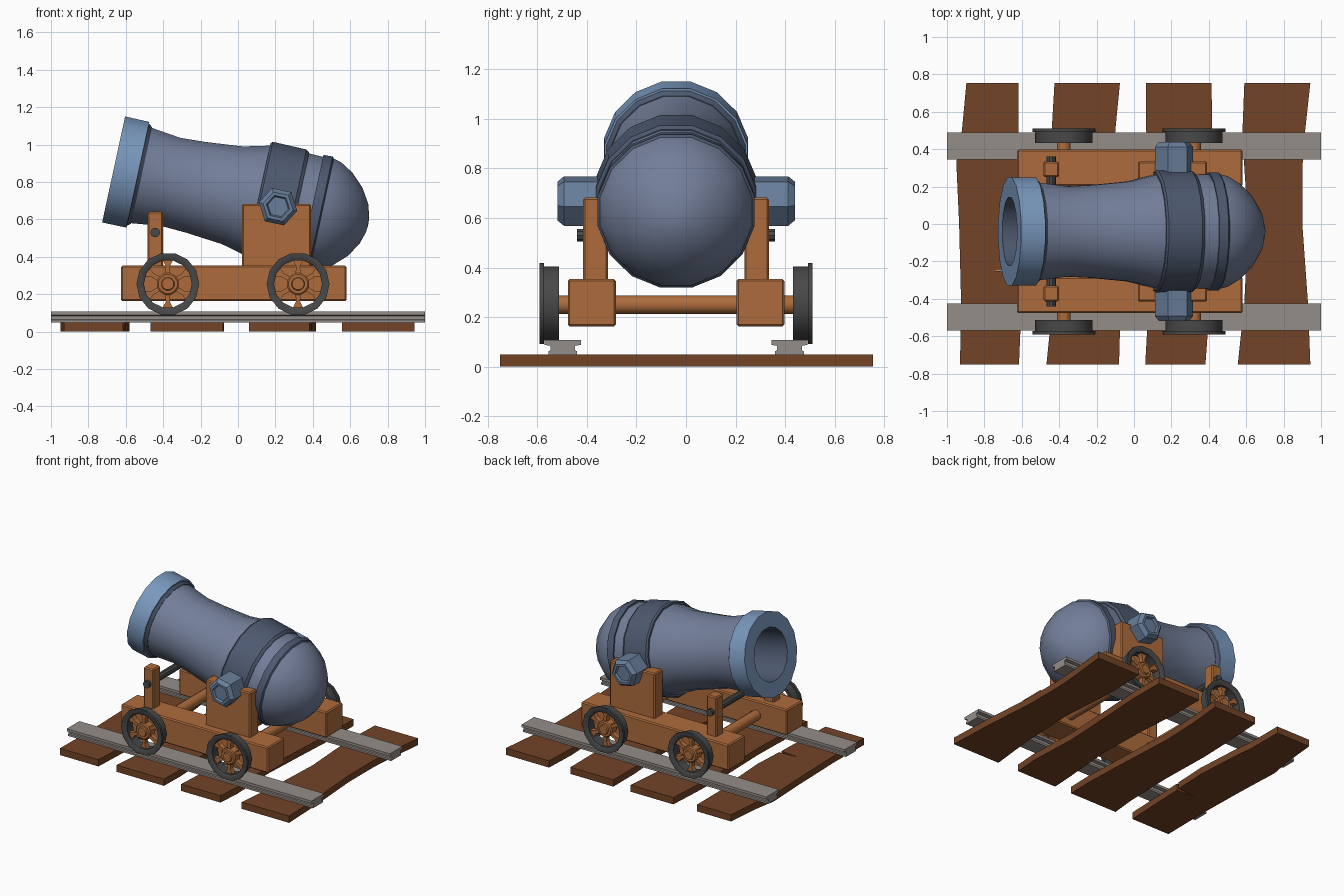
import bpy, bmesh
from math import sin, cos, pi, radians
from mathutils import Vector

if "Cube" in bpy.data.objects:
    bpy.data.objects.remove(bpy.data.objects["Cube"])

CY = -0.04  # centre plane of carriage and track


def material(name, r, g, b):
    m = bpy.data.materials.new(name)
    m.diffuse_color = (r, g, b, 1)
    m.use_nodes = True
    m.node_tree.nodes["Principled BSDF"].inputs["Base Color"].default_value = m.diffuse_color
    return m


WOOD = material("wood", .42, .15, .045)
DARK_WOOD = material("dark_wood", .17, .056, .019)
STEEL = material("blue_grey", .17, .21, .32)
BAND = material("dark_blue_grey", .075, .1, .16)
LIGHT = material("light_blue", .19, .31, .5)
TRUNNION = material("mid_blue", .14, .21, .33)
IRON = material("iron", .065, .065, .065)
RAIL = material("rail_grey", .3, .27, .25)


def finish(name, bm, mat, bevel=0):
    me = bpy.data.meshes.new(name)
    bm.to_mesh(me)
    bm.free()
    me.materials.append(mat)
    ob = bpy.data.objects.new(name, me)
    bpy.context.collection.objects.link(ob)
    if bevel:
        b = ob.modifiers.new("bevel", 'BEVEL')
        b.width, b.segments = bevel, 1
    return ob


def lathe(name, profile, mat, origin, axis, up, sides):
    """Revolve (distance along axis, radius) points; flat side faces up."""
    a, u = Vector(axis).normalized(), Vector(up).normalized()
    v = a.cross(u)
    bm = bmesh.new()
    rings = []
    for s, r in profile:
        angles = [(j + .5) * 2 * pi / sides for j in range(sides)]
        rings.append([bm.verts.new(Vector(origin) + a * s + (u * cos(t) + v * sin(t)) * r)
                      for t in angles])
    for p, q in zip(rings, rings[1:]):
        for j in range(sides):
            k = (j + 1) % sides
            bm.faces.new((p[j], p[k], q[k], q[j]))
    bmesh.ops.remove_doubles(bm, verts=bm.verts, dist=1e-5)
    bmesh.ops.dissolve_degenerate(bm, edges=bm.edges, dist=1e-5)
    ob = finish(name, bm, mat)
    bpy.ops.object.select_all(action='DESELECT')
    ob.select_set(True)
    bpy.context.view_layer.objects.active = ob
    bpy.ops.object.shade_smooth_by_angle(angle=radians(32))
    return ob


def prism(name, polygons, vec, mat, bevel=0):
    """Extrude flat 3D polygons along a vector."""
    bm = bmesh.new()
    for pts in polygons:
        n = len(pts)
        lo = [bm.verts.new(p) for p in pts]
        hi = [bm.verts.new(Vector(p) + Vector(vec)) for p in pts]
        bm.faces.new(lo)
        bm.faces.new(hi)
        for i in range(n):
            j = (i + 1) % n
            bm.faces.new((lo[i], lo[j], hi[j], hi[i]))
    bmesh.ops.recalc_face_normals(bm, faces=bm.faces)
    return finish(name, bm, mat, bevel)


def block(name, x0, x1, y0, y1, z0, z1, mat, bevel=.008):
    return prism(name, [[(x0, y0, z0), (x1, y0, z0), (x1, y1, z0), (x0, y1, z0)]],
                 (0, 0, z1 - z0), mat, bevel)


# Barrel: tilted lathe sections
MUZZLE = (-.665, CY, .867)
AXIS, UP = (.977, 0, -.212), (.212, 0, .977)
K = 1 / cos(pi / 16)


def barrel_part(name, profile, mat):
    lathe(name, [(s, r * K) for s, r in profile], mat, MUZZLE, AXIS, UP, 16)


barrel_part("bore", [(.7, 0), (.7, .183), (0, .183)], BAND)
barrel_part("muzzle_ring", [(0, .183), (0, .29), (.133, .289), (.133, .25)], LIGHT)
barrel_part("muzzle_band", [(.133, .25), (.133, .28), (.153, .264), (.153, .245)], BAND)
barrel_part("barrel_tube", [(.15, .261), (.311, .241), (.45, .248), (.65, .267),
                            (.79, .302), (1.0, .306), (1.09, .303)], STEEL)
barrel_part("main_band", [(.79, .29), (.79, .315), (.801, .325), (.985, .323),
                          (1.003, .31), (1.003, .29)], BAND)
barrel_part("breech_band", [(1.08, .29), (1.08, .314), (1.13, .316), (1.138, .306),
                            (1.138, .28)], BAND)
barrel_part("breech_dome", [(1.13, .308), (1.18, .296), (1.25, .255), (1.32, .188),
                            (1.369, .11), (1.39, .04), (1.393, 0)], STEEL)

for side, word in ((-1, "front"), (1, "back")):
    out = (0, side, 0)

    def span(a, b):
        return sorted((CY + side * a, CY + side * b))

    # Hexagonal trunnions with a recessed end
    up = Vector((.977 * cos(pi / 6) + .212 * .5, 0, -.212 * cos(pi / 6) + .977 * .5))
    lathe(word + "_trunnion", [(.2, .105), (.452, .105), (.479, .082), (.479, .064),
                               (.462, .056), (.462, 0)], TRUNNION,
          (.214, CY, .668), out, up, 6)

    # Carriage side: beam, cheek and post
    block(word + "_beam", -.625, .58, *span(.243, .437), .163, .353, WOOD)
    block(word + "_cheek", .022, .39, *span(.275, .375), .34, .682, WOOD)
    block(word + "_post", -.483, -.402, *span(.29, .375), .34, .643, WOOD)

    # Rail with flanged section, centred under the wheels
    c = CY + side * .457
    half = [(.058, .048), (.058, .062), (.05, .066), (.05, .084), (.073, .088), (.073, .107)]
    outline = [(-1, c + w, z) for w, z in half] + [(-1, c - w, z) for w, z in reversed(half)]
    prism(word + "_rail", [outline], (2, 0, 0), RAIL)

    # Wheels: flanged rim, hub and six flared spokes
    for x, tag in ((-.375, "left"), (.321, "right")):
        o = (x, CY, .255)
        name = word + "_" + tag
        lathe(name + "_wheel_rim", [(.472, .128), (.472, .153), (.533, .153), (.533, .168),
                                    (.55, .168), (.55, .145), (.54, .128), (.472, .128)],
              IRON, o, out, (0, 0, 1), 14)
        lathe(name + "_wheel_hub", [(.475, 0), (.475, .06), (.53, .06), (.537, .052),
                                    (.537, .036), (.547, .032), (.547, 0)],
              WOOD, o, out, (0, 0, 1), 12)
        spokes = []
        for i in range(6):
            t = pi / 2 + i * pi / 3
            d, e = Vector((cos(t), 0, sin(t))), Vector((-sin(t), 0, cos(t)))
            base = Vector((x, CY + side * .49, .255))
            shape = [(.04, .014), (.095, .011), (.132, .03)]
            spokes.append([base + d * r + e * w for r, w in shape] +
                          [base + d * r - e * w for r, w in reversed(shape)])
        prism(name + "_wheel_spokes", spokes, (0, side * .035, 0), WOOD)

# Axles and the support rod under the barrel
for x, tag in ((-.375, "left"), (.321, "right")):
    lathe(tag + "_axle", [(-.49, 0), (-.49, .038), (.49, .038), (.49, 0)], WOOD,
          (x, CY, .25), (0, 1, 0), (0, 0, 1), 12)
lathe("support_rod", [(-.4, 0), (-.4, .026), (.4, .026), (.4, 0)], IRON,
      (-.443, CY, .53), (0, 1, 0), (0, 0, 1), 10)

# Uneven sleepers: (y, left x, right x) stations
SLEEPERS = [
    [(.755, -.896, -.618), (.5, -.92, -.618), (.33, -.95, -.60), (0, -.935, -.58),
     (-.4, -.925, -.6), (-.75, -.93, -.615)],
    [(.755, -.425, -.075), (.5, -.44, -.1), (.2, -.45, -.11), (-.2, -.44, -.09),
     (-.57, -.45, -.075), (-.75, -.468, -.08)],
    [(.755, .065, .415), (.5, .065, .417), (.2, .09, .4), (-.2, .1, .38),
     (-.57, .07, .395), (-.75, .06, .382)],
    [(.755, .59, .943), (.5, .58, .915), (.3, .59, .9), (0, .61, .9),
     (-.42, .59, .93), (-.75, .555, .943)],
]
for n, rows in enumerate(SLEEPERS, 1):
    left = [(l, y, 0) for y, l, r in rows]
    right = [(r, y, 0) for y, l, r in reversed(rows)]
    if n == 1:  # split in the first sleeper
        right[2:2] = [(-.595, -.262, 0), (-.74, -.25, 0), (-.592, -.24, 0)]
    prism("sleeper_%d" % n, [left + right], (0, 0, .05), DARK_WOOD)
